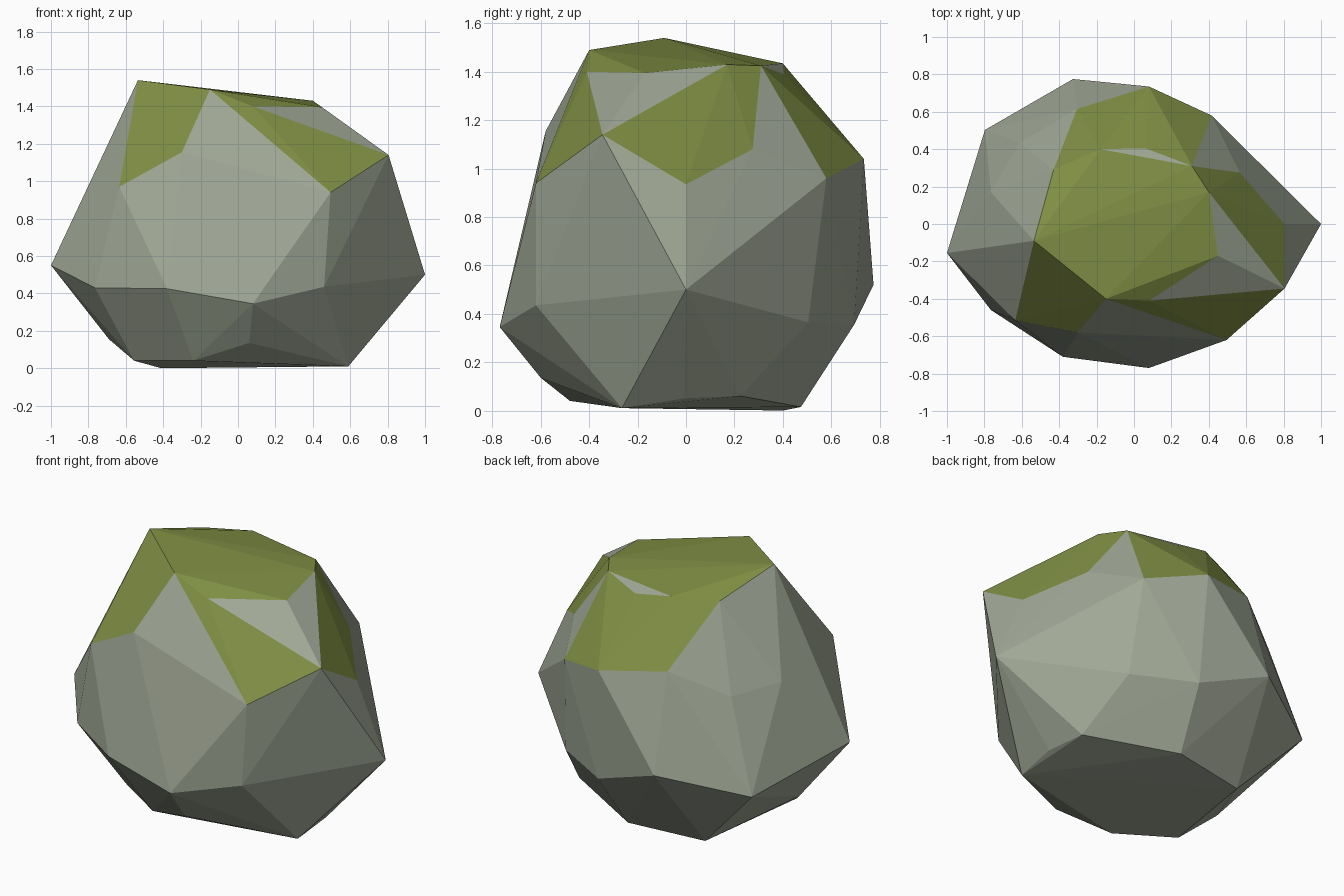
import bpy, bmesh
from mathutils import Vector

if "Cube" in bpy.data.objects:
    bpy.data.objects.remove(bpy.data.objects["Cube"])

# Corners of the rock, ring by ring; the lettered ones carry moss
moss_corners = {
    # crown
    "A": (-.535, -.09, 1.54), "B": (-.15, -.40, 1.49), "C": (.40, .17, 1.43),
    "D": (.31, .31, 1.425), "E": (-.18, .40, 1.435), "F": (.06, .405, 1.39),
    "J": (.45, -.17, 1.395), "K": (.08, -.41, 1.40), "Q": (-.43, .29, 1.43),
    # shoulder
    "G": (.805, -.345, 1.14), "H": (.495, -.62, .94), "L": (.805, 0, .935),
    "M": (.565, .275, 1.08), "N": (.415, .58, .96), "O": (.08, .735, 1.04),
    "P": (-.305, .615, 1.09), "U": (-.635, -.515, .97), "V": (-.30, -.58, 1.155),
}
stone_corners = [
    # left shoulder
    (-.765, .17, .98), (-.61, .435, .95),
    # waist
    (1, 0, .50), (-1, -.155, .55), (-.797, .503, .41), (-.326, .775, .52),
    (.11, .695, .355), (.46, .505, .365), (.46, -.62, .435), (.08, -.77, .345),
    (-.38, -.71, .425), (-.765, -.46, .43),
    # foot
    (-.69, -.11, .155), (.06, -.60, .135), (-.24, -.48, .04), (-.555, -.28, .04),
    (.59, -.265, .01), (.605, -.01, .05), (.565, .225, .06), (.06, .475, .015),
    (-.41, .40, 0),
]
# Bare patches left inside the moss
bare = [set(s) for s in ("KJG", "JCG", "DEF", "DMN", "BVH", "LMN")]

names = list(moss_corners) + [""] * len(stone_corners)
points = [Vector(p) for p in list(moss_corners.values()) + stone_corners]
centre = Vector((0, 0, .75))


def hull(pts):
    bm = bmesh.new()
    verts = [bm.verts.new(p) for p in pts]
    bmesh.ops.convex_hull(bm, input=verts)
    return bm, verts


# Rock body: hull, nudging out any corner that sinks just under the surface
for _ in range(12):
    bm, verts = hull(points)
    sunk = [i for i, v in enumerate(verts) if not v.link_faces]
    if not sunk:
        break
    for i in sunk:
        points[i] = centre + (points[i] - centre) * 1.004
    bm.free()
else:
    bm, verts = hull(points)

# Moss: faces whose corners all carry moss, apart from the bare patches
label = dict(zip(verts, names))
for f in bm.faces:
    corner = {label[v] for v in f.verts}
    f.material_index = int("" not in corner and corner not in bare)
    f.smooth = False
bmesh.ops.delete(bm, geom=[v for v in bm.verts if not v.link_faces], context='VERTS')
bmesh.ops.recalc_face_normals(bm, faces=bm.faces)

mesh = bpy.data.meshes.new("mossy_rock")
bm.to_mesh(mesh)
bm.free()
for name, colour in (("grey stone", (.352, .392, .305, 1)), ("green moss", (.216, .275, .058, 1))):
    mat = bpy.data.materials.new(name)
    mat.diffuse_color = colour
    mat.use_nodes = True
    mat.node_tree.nodes["Principled BSDF"].inputs["Base Color"].default_value = mat.diffuse_color
    mesh.materials.append(mat)
rock = bpy.data.objects.new("mossy_rock", mesh)
bpy.context.collection.objects.link(rock)
